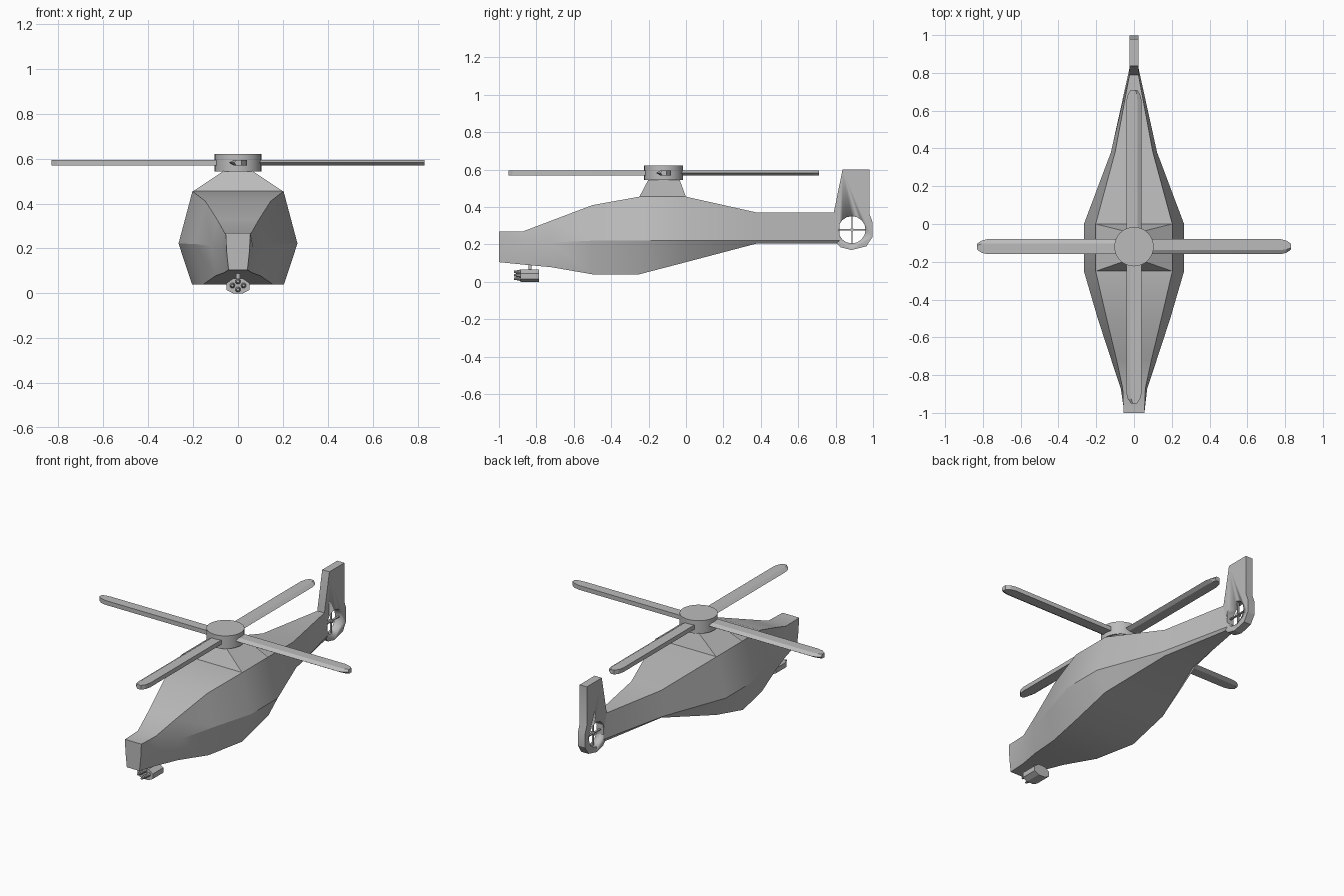
import bpy, bmesh, math
from mathutils import Vector, Matrix

if "Cube" in bpy.data.objects:
    bpy.data.objects.remove(bpy.data.objects["Cube"])

grey = bpy.data.materials.new("body_grey")
grey.diffuse_color = (0.5, 0.5, 0.5, 1)
grey.use_nodes = True
grey.node_tree.nodes["Principled BSDF"].inputs["Base Color"].default_value = grey.diffuse_color


def finish(name, bm, angle=30):
    bmesh.ops.recalc_face_normals(bm, faces=bm.faces)
    me = bpy.data.meshes.new(name)
    bm.to_mesh(me)
    bm.free()
    me.materials.append(grey)
    me.shade_smooth()
    me.set_sharp_from_angle(angle=math.radians(angle))
    ob = bpy.data.objects.new(name, me)
    bpy.context.collection.objects.link(ob)
    return ob


def loft(bm, rings):
    """Skin a list of equally long point rings and cap both ends."""
    vs = [[bm.verts.new(p) for p in r] for r in rings]
    n = len(vs[0])
    for a, b in zip(vs, vs[1:]):
        for i in range(n):
            j = (i + 1) % n
            bm.faces.new((a[i], a[j], b[j], b[i]))
    bm.faces.new(vs[0])
    bm.faces.new(vs[-1])


def circle(r, n, cy, cz, x):
    return [(x, cy + r * math.cos(2 * math.pi * i / n), cz + r * math.sin(2 * math.pi * i / n))
            for i in range(n)]


# fuselage: y, roof half width, roof z, waist half width, waist z, belly half width, belly z
sections = [
    (-1.00, .055, .270, .051, .190, .042, .105),
    (-0.87, .060, .270, .070, .195, .062, .092),
    (-0.72, .092, .327, .120, .210, .100, .078),
    (-0.50, .145, .410, .192, .220, .155, .040),
    (-0.25, .203, .455, .265, .222, .205, .040),
    (0.00, .203, .455, .265, .222, .205, .105),
    (0.38, .100, .370, .122, .222, .100, .205),
    (0.82, .018, .370, .025, .222, .020, .205),
]
bm = bmesh.new()
loft(bm, [[(wt, y, zt), (wm, y, zm), (wb, y, zb), (-wb, y, zb), (-wm, y, zm), (-wt, y, zt)]
          for y, wt, zt, wm, zm, wb, zb in sections])
finish("fuselage", bm, 22)

# rotor pylon
bm = bmesh.new()
loft(bm, [[(w, y0, z), (w, y1, z), (-w, y1, z), (-w, y0, z)]
          for w, y0, y1, z in ((.203, -.25, 0, .453), (.06, -.2, -.035, .548))])
finish("rotor_pylon", bm, 10)

# rotor hub
bm = bmesh.new()
loft(bm, [[(.104 * math.cos(a), -.12 + .104 * math.sin(a), z)
           for a in [2 * math.pi * i / 32 for i in range(32)]] for z in (.543, .621)])
finish("rotor_hub", bm)

# four main blades, sharp on one edge, tapering at the tip
chord = [(-.04, 0), (-.018, .013), (.04, .013), (.04, -.013), (-.018, -.013)]
for k in range(4):
    bm = bmesh.new()
    loft(bm, [[(r, c * s, z) for c, z in chord]
              for r, s in ((.05, 1), (.775, 1), (.807, .8), (.83, .4))])
    bm.transform(Matrix.Translation((0, -.12, .582)) @ Matrix.Rotation(k * math.pi / 2, 4, 'Z'))
    finish("main_blade_%d" % (k + 1), bm, 15)

# tail fin with a round opening
outline = [(.79, .37), (.837, .60), (.98, .60), (.98, .365), (.997, .32), (.997, .24),
           (.965, .19), (.885, .17), (.825, .185), (.79, .225)]
bm = bmesh.new()
loft(bm, [[(x, y, z) for y, z in outline] for x in (-.024, .024)])
fin = finish("tail_fin", bm, 25)
bm = bmesh.new()
loft(bm, [circle(.073, 16, .887, .278, x) for x in (-.1, .1)])
cutter = finish("fan_cutter", bm)
cutter.hide_render = True
mod = fin.modifiers.new("opening", 'BOOLEAN')
mod.operation = 'DIFFERENCE'
mod.solver = 'EXACT'
mod.object = cutter
bpy.context.view_layer.update()
cut = bpy.data.meshes.new_from_object(fin.evaluated_get(bpy.context.evaluated_depsgraph_get()))
fin.modifiers.clear()
fin.data = cut
bpy.data.objects.remove(cutter)

# tail fan: hub and crossed blades
bm = bmesh.new()
loft(bm, [circle(.010, 10, .887, .278, x) for x in (-.012, .012)])
for sy, sz in ((.15, .006), (.006, .15)):
    bmesh.ops.create_cube(bm, size=1, matrix=Matrix.Translation((0, .887, .278))
                          @ Matrix.Diagonal((.012, sy, sz, 1)))
finish("tail_fan", bm)

# nose gun: body, mount and four pointed barrels
gun = [(.022, 0), (.051, .015), (.051, .045), (.022, .066),
       (-.022, .066), (-.051, .045), (-.051, .015), (-.022, 0)]
bm = bmesh.new()
loft(bm, [[(x, y, z) for x, z in gun] for y in (-.885, -.785)])
finish("gun_body", bm, 20)
bm = bmesh.new()
bmesh.ops.create_cube(bm, size=1, matrix=Matrix.Translation((0, -.835, .08))
                      @ Matrix.Diagonal((.016, .016, .05, 1)))
finish("gun_mount", bm)
bm = bmesh.new()
for x, z in ((0, .053), (.025, .035), (-.025, .035), (0, .017)):
    bmesh.ops.create_cone(bm, segments=10, radius1=.013, radius2=.006, depth=.04, cap_ends=True,
                          matrix=Matrix.Translation((x, -.9, z)) @ Matrix.Rotation(math.pi / 2, 4, 'X'))
finish("gun_barrels", bm)
